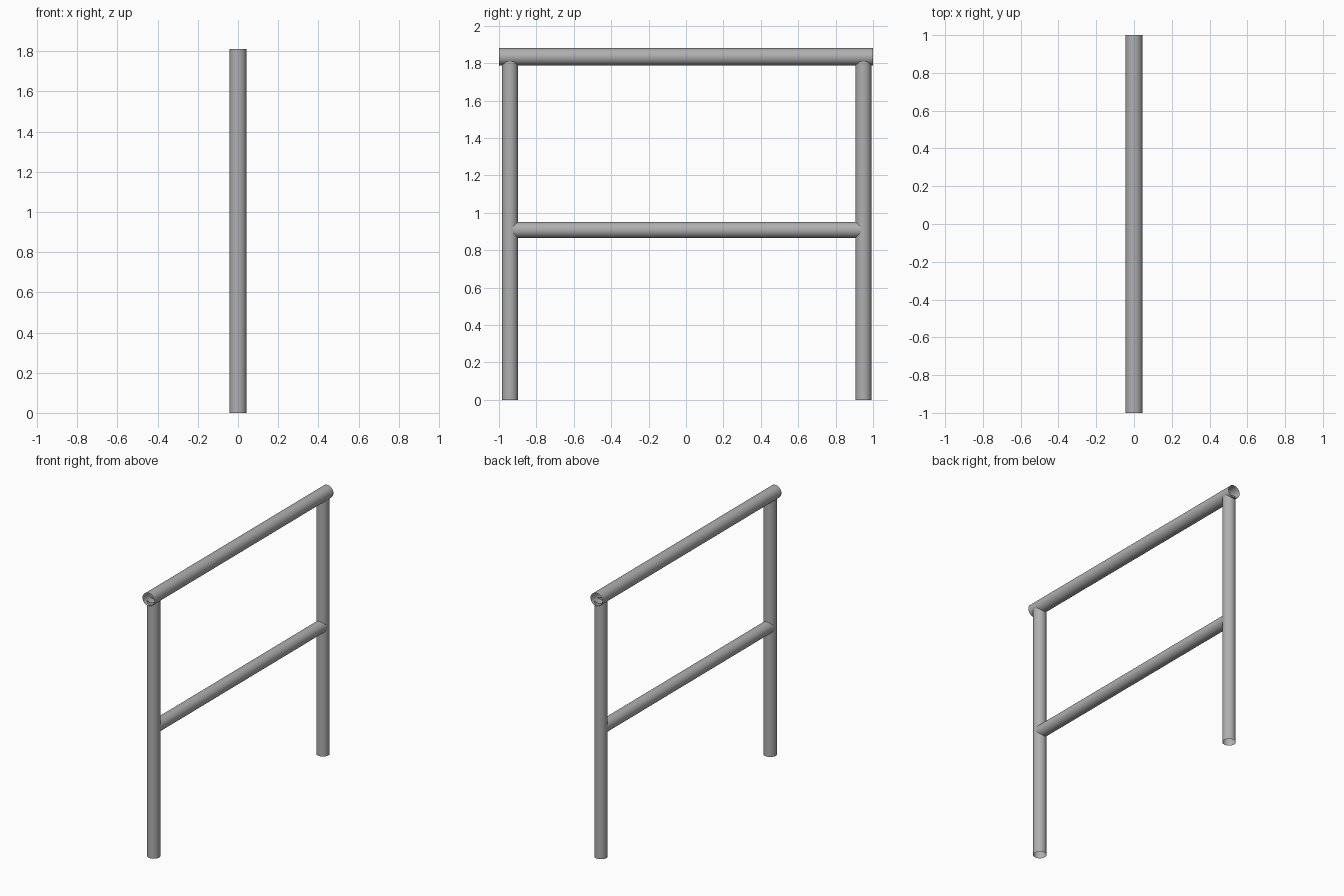
import bpy
from math import pi

if "Cube" in bpy.data.objects:
    bpy.data.objects.remove(bpy.data.objects["Cube"])

TUBE_R = 0.043      # posts and middle rail
TOP_R = 0.046       # top rail is slightly thicker

# Dark grey painted steel
steel = bpy.data.materials.new("dark_grey")
steel.diffuse_color = (0.43, 0.43, 0.43, 1)
steel.use_nodes = True
steel.node_tree.nodes["Principled BSDF"].inputs["Base Color"].default_value = steel.diffuse_color


def tube(name, radius, length, location, along_y=False):
    """Open-ended round tube, upright or lying along y."""
    bpy.ops.mesh.primitive_cylinder_add(
        vertices=32, radius=radius, depth=length, end_fill_type='NOTHING',
        location=location, rotation=(pi / 2 if along_y else 0, 0, 0))
    obj = bpy.context.object
    obj.name = name
    obj.data.materials.append(steel)
    bpy.ops.object.transform_apply(location=False, rotation=True, scale=False)
    bpy.ops.object.shade_smooth_by_angle()
    return obj


# Upright posts, their tops tucked inside the top rail
for y, name in ((-0.941, "front_post"), (0.949, "back_post")):
    tube(name, TUBE_R, 1.81, (0, y, 0.905))

# Horizontal rails
tube("top_rail", TOP_R, 2.0, (0, 0, 1.834), along_y=True)
tube("middle_rail", TUBE_R, 1.864, (0, 0.004, 0.908), along_y=True)
